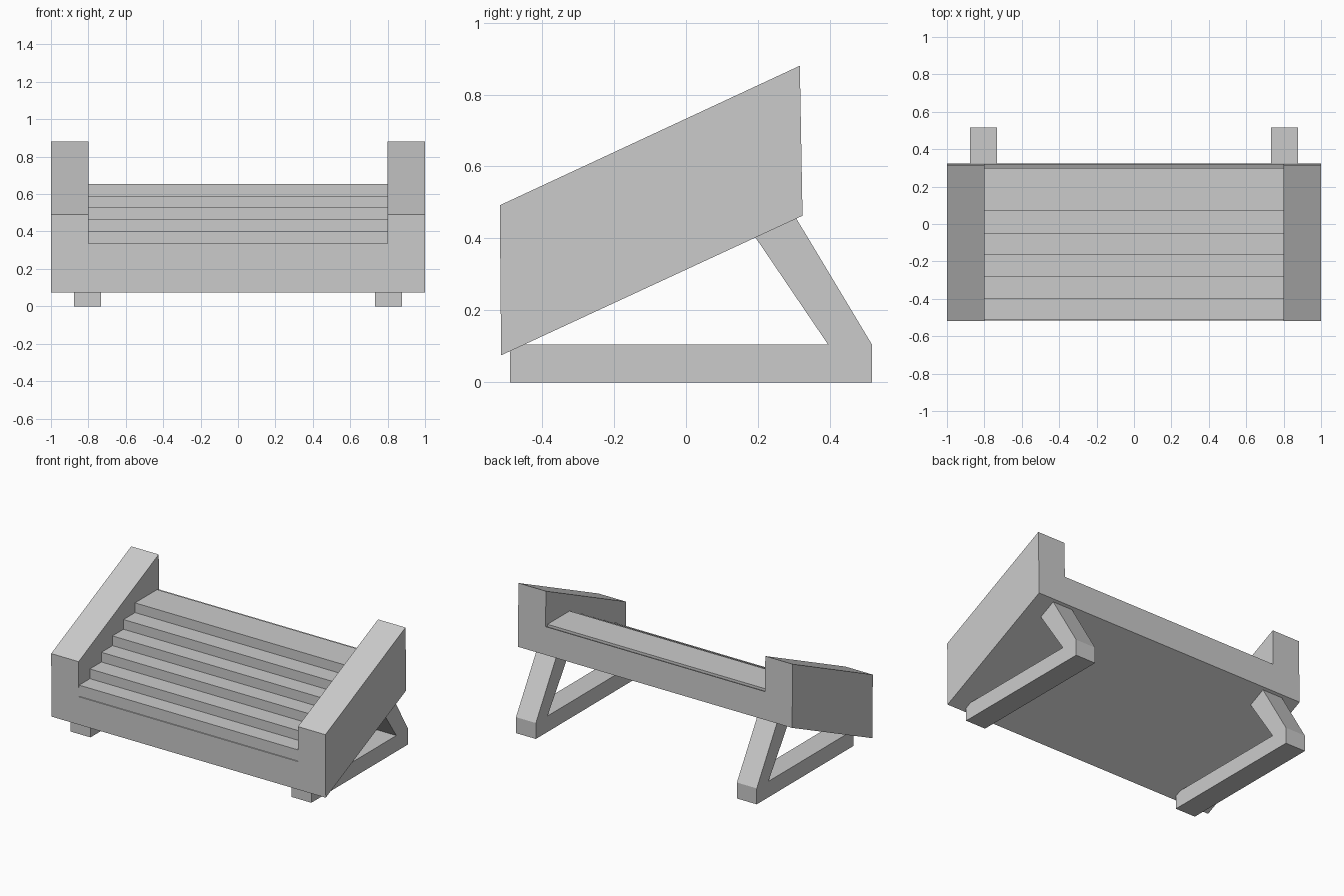
import bpy, bmesh

old = bpy.data.objects.get("Cube")
if old:
    bpy.data.objects.remove(old, do_unlink=True)

grey = bpy.data.materials.new("plain grey")
grey.use_nodes = True
colour = (0.6, 0.6, 0.6, 1)
grey.diffuse_color = colour
grey.node_tree.nodes["Principled BSDF"].inputs["Base Color"].default_value = colour


def loft(name, loop_a, loop_b):
    """Solid between two matching outlines, with flat caps."""
    bm = bmesh.new()
    a = [bm.verts.new(p) for p in loop_a]
    b = [bm.verts.new(p) for p in loop_b]
    bm.faces.new(a)
    bm.faces.new(b[::-1])
    for i in range(len(a)):
        j = (i + 1) % len(a)
        bm.faces.new((a[j], a[i], b[i], b[j]))
    bmesh.ops.recalc_face_normals(bm, faces=bm.faces)
    mesh = bpy.data.meshes.new(name)
    bm.to_mesh(mesh)
    bm.free()
    mesh.materials.append(grey)
    obj = bpy.data.objects.new(name, mesh)
    bpy.context.collection.objects.link(obj)
    return obj


def extrude_x(name, profile, x0, x1):
    """Side profile of (y, z) points swept across x."""
    return loft(name, [(x0, y, z) for y, z in profile],
                [(x1, y, z) for y, z in profile])


# Tilted cradle: U-shaped section with tall ends and a low floor
WALL, FLOOR, INNER = 0.417, 0.185, 0.8
section = [(-1, 0), (1, 0), (1, WALL), (INNER, WALL), (INNER, FLOOR),
           (-INNER, FLOOR), (-INNER, WALL), (-1, WALL)]
lean = 0.018
loft("cradle",
     [(x, -0.514 - lean * h / 2, 0.075 + h) for x, h in section],
     [(x, 0.324 - lean * h, 0.463 + h) for x, h in section])

# Stepped block resting on the cradle floor
risers = [-0.512, -0.4, -0.28, -0.165, -0.05, 0.07]
stairs = [(risers[0], 0.2)]
for i, y in enumerate(risers):
    z = 0.335 + 0.064 * i
    end = risers[i + 1] if i < len(risers) - 1 else 0.3
    stairs += [(y, z), (end, z)]
stairs.append((0.3, 0.56))
extrude_x("steps", stairs, -INNER, INNER)

# Stands: ground rail with a strut leaning up to the back of the cradle
stand = [(-0.49, 0), (0.517, 0), (0.517, 0.105), (0.293, 0.478),
         (0.178, 0.425), (0.395, 0.105), (-0.49, 0.105)]
for side, s in (("left", 1), ("right", -1)):
    extrude_x(side + "_stand", stand, s * 0.733, s * 0.878)
